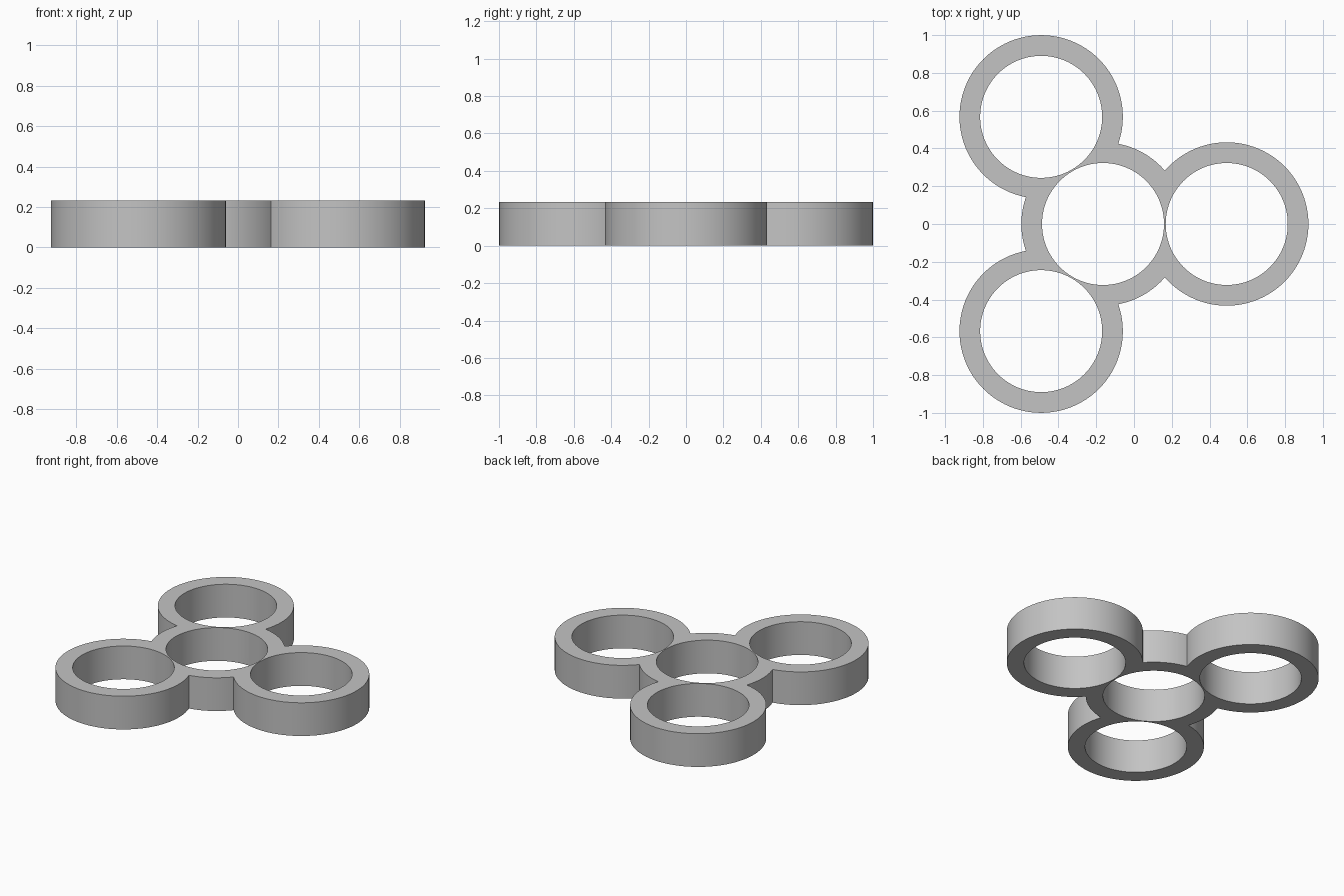
import bpy
from math import cos, sin, radians

HEIGHT = 0.233
OUTER, INNER = 0.4325, 0.323
ARM = 0.655
HUB_X = -0.164

if "Cube" in bpy.data.objects:
    bpy.data.objects.remove(bpy.data.objects["Cube"], do_unlink=True)

grey = bpy.data.materials.new("plain grey")
grey.use_nodes = True
colour = (0.55, 0.55, 0.55, 1)
grey.diffuse_color = colour
grey.node_tree.nodes["Principled BSDF"].inputs["Base Color"].default_value = colour


def disc(name, centre, radius, z0, z1):
    bpy.ops.mesh.primitive_cylinder_add(
        vertices=96, radius=radius, depth=z1 - z0,
        location=(centre[0], centre[1], (z0 + z1) / 2))
    obj = bpy.context.object
    obj.name = name
    obj.data.materials.append(grey)
    return obj


def combine(body, other, operation):
    mod = body.modifiers.new(operation.lower(), 'BOOLEAN')
    mod.operation = operation
    mod.solver = 'EXACT'
    mod.object = other
    bpy.context.view_layer.objects.active = body
    bpy.ops.object.modifier_apply(modifier=mod.name)
    bpy.data.objects.remove(other, do_unlink=True)


# Hub and three lobes, evenly spaced around it
hub = (HUB_X, 0)
lobes = [(HUB_X + ARM * cos(radians(a)), ARM * sin(radians(a))) for a in (0, 120, 240)]
body = disc("spinner_body", hub, OUTER, 0, HEIGHT)
for centre in lobes:
    combine(body, disc("lobe", centre, OUTER, 0, HEIGHT), 'UNION')

# Bearing holes through the hub and every lobe
for centre in [hub] + lobes:
    combine(body, disc("hole_cutter", centre, INNER, -0.1, HEIGHT + 0.1), 'DIFFERENCE')

# Smooth walls, crisp rims
bpy.ops.object.select_all(action='DESELECT')
body.select_set(True)
bpy.context.view_layer.objects.active = body
bpy.ops.object.shade_smooth_by_angle(angle=radians(30))
